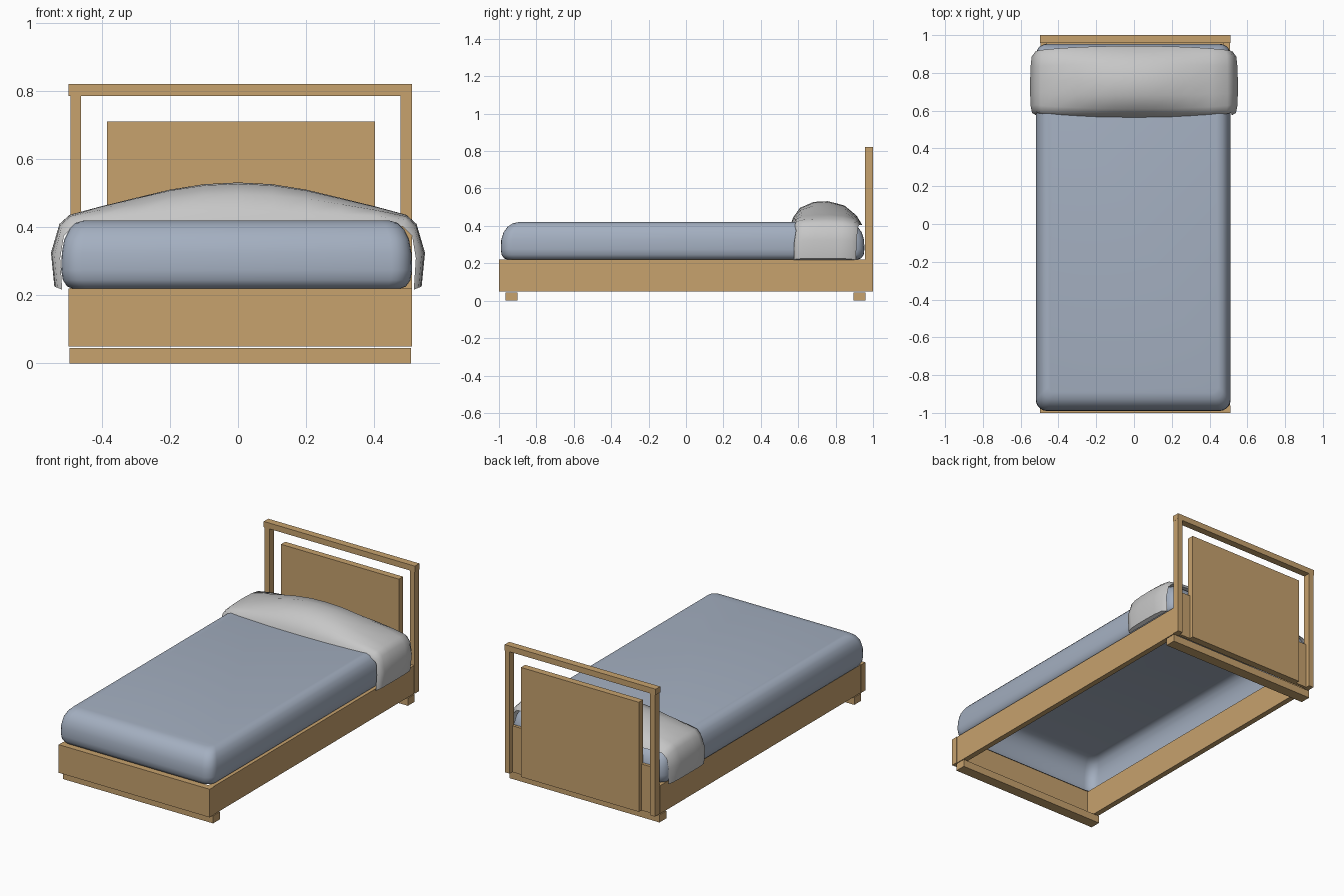
import bpy, bmesh, math

default = bpy.data.objects.get("Cube")
if default:
    bpy.data.objects.remove(default, do_unlink=True)


def material(name, rgb):
    mat = bpy.data.materials.new(name)
    mat.use_nodes = True
    mat.diffuse_color = (*rgb, 1)
    mat.node_tree.nodes["Principled BSDF"].inputs["Base Color"].default_value = (*rgb, 1)
    return mat


wood = material("oak wood", (0.57, 0.36, 0.155))
blue = material("blue grey bedding", (0.37, 0.43, 0.53))
grey = material("pale grey linen", (0.57, 0.57, 0.57))


def finish(name, bm, mat, smooth=None):
    bmesh.ops.recalc_face_normals(bm, faces=bm.faces)
    mesh = bpy.data.meshes.new(name)
    bm.to_mesh(mesh)
    bm.free()
    mesh.materials.append(mat)
    obj = bpy.data.objects.new(name, mesh)
    bpy.context.collection.objects.link(obj)
    if smooth:
        bpy.ops.object.select_all(action="DESELECT")
        obj.select_set(True)
        bpy.context.view_layer.objects.active = obj
        bpy.ops.object.shade_smooth_by_angle(angle=math.radians(smooth))
    return obj


def board(name, xs, ys, zs):
    bm = bmesh.new()
    bmesh.ops.create_cube(bm, size=1)
    for v in bm.verts:
        v.co = [lo + (c + 0.5) * (hi - lo) for c, (lo, hi) in zip(v.co, (xs, ys, zs))]
    return finish(name, bm, wood)


def loft(name, rings, mat, smooth, open_start=False):
    """Skin closed rings of points and cap the ends."""
    bm = bmesh.new()
    rings = [[bm.verts.new(p) for p in ring] for ring in rings]
    for a, b in zip(rings, rings[1:]):
        for i in range(len(a)):
            j = (i + 1) % len(a)
            bm.faces.new((a[i], a[j], b[j], b[i]))
    if not open_start:
        bm.faces.new(rings[0])
    bm.faces.new(rings[-1])
    return finish(name, bm, mat, smooth)


# Bed base
LEFT, RIGHT, LOW, HIGH = 0.511, -0.498, 0.05, 0.22
board("foot_board", (RIGHT, LEFT), (-1, -0.96), (LOW, HIGH))
board("left_side_rail", (LEFT - 0.036, LEFT - 0.003), (-0.96, 0.957), (LOW, HIGH))
board("right_side_rail", (RIGHT + 0.003, RIGHT + 0.036), (-0.96, 0.957), (LOW, HIGH))
board("front_foot", (RIGHT + 0.003, LEFT - 0.002), (-0.965, -0.9), (0, LOW - 0.005))
board("back_foot", (RIGHT + 0.003, LEFT - 0.002), (0.895, 0.96), (0, LOW - 0.005))

# Headboard frame, lower rail and floating panel
board("left_post", (LEFT - 0.033, LEFT), (0.957, 1), (LOW, 0.786))
board("right_post", (RIGHT + 0.005, RIGHT + 0.037), (0.957, 1), (LOW, 0.786))
board("top_rail", (RIGHT, LEFT + 0.001), (0.957, 1), (0.786, 0.821))
board("head_rail", (RIGHT + 0.037, LEFT - 0.033), (0.957, 0.975), (LOW, 0.33))
board("headboard_panel", (-0.385, 0.403), (0.96, 1), (LOW, 0.712))

# Mattress cover: rounded rectangles stacked in height, each with a side and end
# inset, left open underneath
levels = [(0.22, 0.035, 0.035), (0.226, 0.018, 0.018), (0.245, 0.005, 0.004),
          (0.275, 0, 0), (0.325, 0.002, 0.002), (0.365, 0.009, 0.014),
          (0.395, 0.024, 0.036), (0.413, 0.042, 0.062), (0.42, 0.066, 0.095)]
MID_X, MID_Y, HALF_X, HALF_Y, CORNER, STEPS = -0.004, -0.018, 0.516, 0.972, 0.06, 5
rings = []
for z, side, end in levels:
    radius = CORNER - 0.4 * side
    ring = []
    for q in range(4):
        sx, sy = ((1, 1), (-1, 1), (-1, -1), (1, -1))[q]
        for s in range(STEPS + 1):
            a = math.pi / 2 * (q + s / STEPS)
            ring.append((MID_X + sx * (HALF_X - side - radius) + radius * math.cos(a),
                         MID_Y + sy * (HALF_Y - end - radius) + radius * math.sin(a), z))
    rings.append(ring)
loft("mattress", rings, blue, 60, open_start=True)

# Pillow: a domed section lofted along a path that drapes over both sides
# Each station: inner x, inner z, outer x, outer z, front y, back y
half = [
    (0, 0.405, 0, 0.532, 0.56, 0.942),
    (0.1, 0.405, 0.1, 0.527, 0.561, 0.942),
    (0.2, 0.405, 0.2, 0.511, 0.563, 0.94),
    (0.3, 0.405, 0.3, 0.487, 0.568, 0.936),
    (0.4, 0.405, 0.41, 0.46, 0.574, 0.93),
    (0.485, 0.402, 0.495, 0.437, 0.582, 0.922),
    (0.512, 0.375, 0.525, 0.41, 0.588, 0.917),
    (0.523, 0.31, 0.55, 0.325, 0.578, 0.912),
    (0.517, 0.217, 0.54, 0.226, 0.576, 0.908),
]
stations = [(-a, b, -c, d, e, f) for a, b, c, d, e, f in half[:0:-1]] + half
section = [(0, 0), (0.03, 0.3), (0.13, 0.72), (0.32, 0.97), (0.52, 1),
           (0.75, 0.82), (0.92, 0.4), (1, 0)]
rings = []
for ix, iz, ox, oz, front, back in stations:
    # The section flattens into a squarer one toward the hanging ends
    square = min(1, (abs(ox) / 0.5) ** 2)
    ring = []
    for t, h in section:
        k = h + (h ** 0.4 - h) * square
        ring.append((ix + (ox - ix) * k, front + (back - front) * t, iz + (oz - iz) * k))
    rings.append(ring)
loft("pillow", rings, grey, 50)
